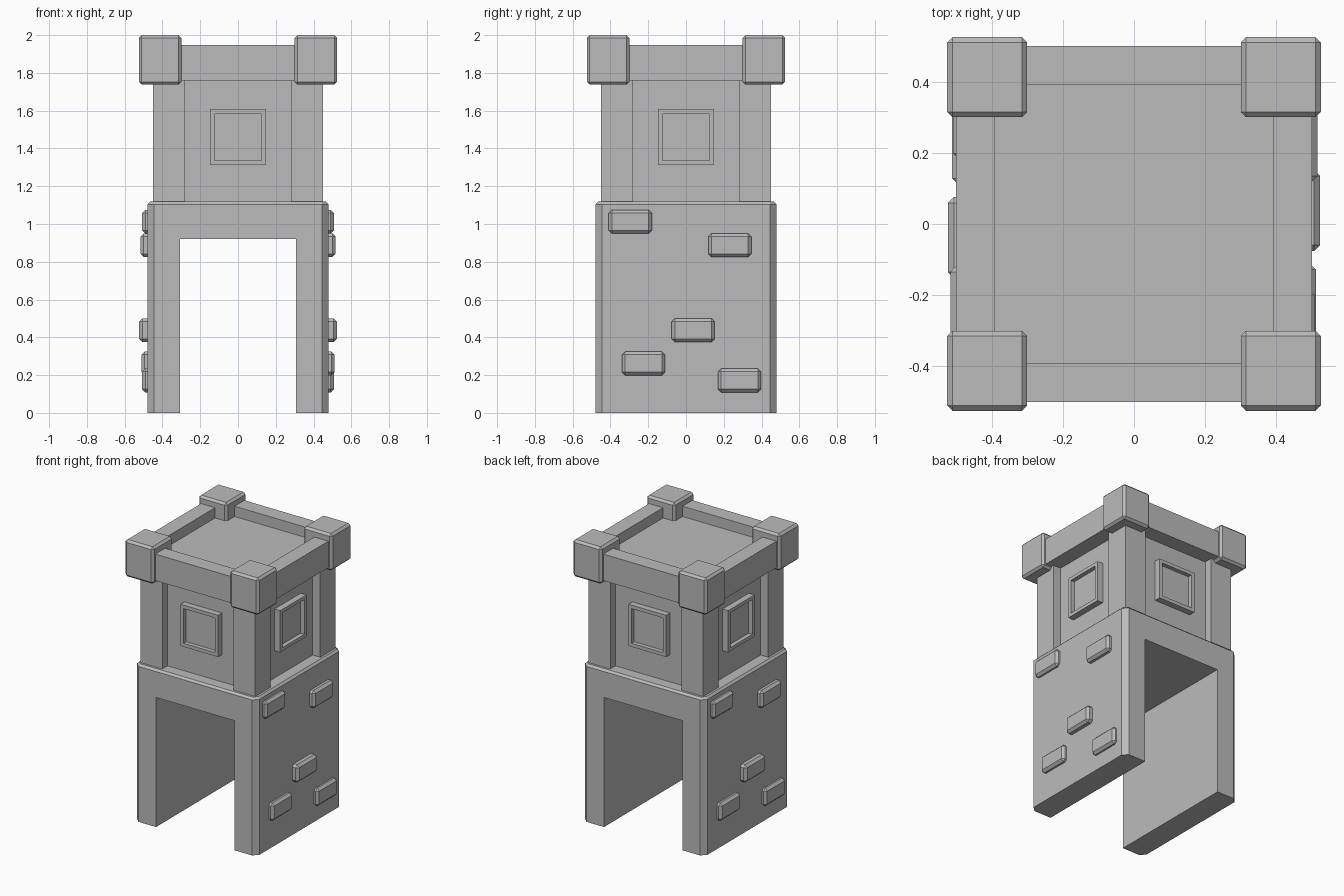
import bpy
import bmesh
from math import pi
from mathutils import Matrix, Vector

if "Cube" in bpy.data.objects:
    bpy.data.objects.remove(bpy.data.objects["Cube"], do_unlink=True)

# Single stone colour
GREY = (0.5, 0.5, 0.5, 1)
stone = bpy.data.materials.new("stone_grey")
stone.use_nodes = True
stone.diffuse_color = GREY
shader = stone.node_tree.nodes["Principled BSDF"]
shader.inputs["Base Color"].default_value = GREY
shader.inputs["Roughness"].default_value = 0.9


def finish(name, bm, turn=0):
    """Turn the mesh about z and add it as a flat-shaded object."""
    bm.transform(Matrix.Rotation(turn, 4, "Z"))
    bmesh.ops.recalc_face_normals(bm, faces=bm.faces[:])
    mesh = bpy.data.meshes.new(name)
    bm.to_mesh(mesh)
    bm.free()
    mesh.materials.append(stone)
    obj = bpy.data.objects.new(name, mesh)
    bpy.context.collection.objects.link(obj)
    return obj


def box_mesh(low, high, bevel=0):
    low, high = Vector(low), Vector(high)
    bm = bmesh.new()
    bmesh.ops.create_cube(bm, size=1)
    for v in bm.verts:
        v.co = (low + high) / 2 + v.co * (high - low)
    if bevel:
        chamfer(bm, bm.edges[:], bevel)
    return bm


def chamfer(bm, edges, width):
    bmesh.ops.bevel(bm, geom=edges, offset=width, segments=1,
                    affect="EDGES", clamp_overlap=True)


def box(name, low, high, bevel=0, turn=0):
    return finish(name, box_mesh(low, high, bevel), turn)


# Gate base: an upside-down U drawn through from front to back
HALF, BASE_TOP, GAP, GAP_TOP = 0.48, 1.118, 0.308, 0.92
profile = [(-HALF, 0), (-GAP, 0), (-GAP, GAP_TOP), (GAP, GAP_TOP),
           (GAP, 0), (HALF, 0), (HALF, BASE_TOP), (-HALF, BASE_TOP)]
bm = bmesh.new()
face = bm.faces.new([bm.verts.new((x, -HALF, z)) for x, z in profile])
sweep = bmesh.ops.extrude_face_region(bm, geom=[face])
bmesh.ops.translate(bm, vec=(0, 2 * HALF, 0),
                    verts=[g for g in sweep["geom"] if isinstance(g, bmesh.types.BMVert)])
bmesh.ops.recalc_face_normals(bm, faces=bm.faces[:])
corners = [e for e in bm.edges
           if all(abs(v.co.x) > HALF - 0.01 for v in e.verts)
           and abs(e.verts[0].co.z - e.verts[1].co.z) > 1]
chamfer(bm, corners, 0.034)
rim = [e for e in bm.edges if all(v.co.z > BASE_TOP - 0.001 for v in e.verts)]
chamfer(bm, rim, 0.014)
finish("gate_base", bm)

# Upper room, whose top is the sunken deck
WALL, RAIL_LOW = 0.39, 1.76
box("upper_room", (-WALL, -WALL, BASE_TOP - 0.01), (WALL, WALL, 1.875))

# Parts repeated on each of the four sides
for i, side in enumerate(("front", "left", "back", "right")):
    turn = i * pi / 2

    # Corner pillar and the block capping it
    box(f"{side}_pillar", (0.28, -0.45, BASE_TOP - 0.01), (0.45, -0.28, RAIL_LOW + 0.01), turn=turn)
    box(f"{side}_corner_block", (0.3, -0.525, 1.738), (0.525, -0.3, 2), 0.015, turn)

    # Parapet rail between the blocks
    box(f"{side}_rail", (-0.32, -0.5, RAIL_LOW), (0.32, -WALL, 1.948), turn=turn)

    # Window frame with its pane pushed in
    bm = box_mesh((-0.148, -0.435, 1.312), (0.148, -WALL + 0.01, 1.608))
    pane = min(bm.faces, key=lambda f: f.calc_center_median().y)
    bmesh.ops.inset_region(bm, faces=[pane], thickness=0.035)
    push = bmesh.ops.extrude_face_region(bm, geom=[pane])
    bmesh.ops.translate(bm, vec=(0, 0.03, 0),
                        verts=[g for g in push["geom"] if isinstance(g, bmesh.types.BMVert)])
    if pane.is_valid:
        bmesh.ops.delete(bm, geom=[pane], context="FACES_ONLY")
    finish(f"{side}_window", bm, turn)

# Raised bricks on both side walls: y, z centre and reach from the axis
bricks = [(-0.295, 1.012, 0.508), (0.232, 0.888, 0.516), (0.038, 0.437, 0.523),
          (-0.225, 0.262, 0.511), (0.283, 0.172, 0.508)]
for side, turn in (("left", 0), ("right", pi)):
    for n, (y, z, reach) in enumerate(bricks, 1):
        box(f"{side}_brick_{n}", (0.44, y - 0.114, z - 0.063),
            (reach, y + 0.114, z + 0.063), 0.017, turn)
